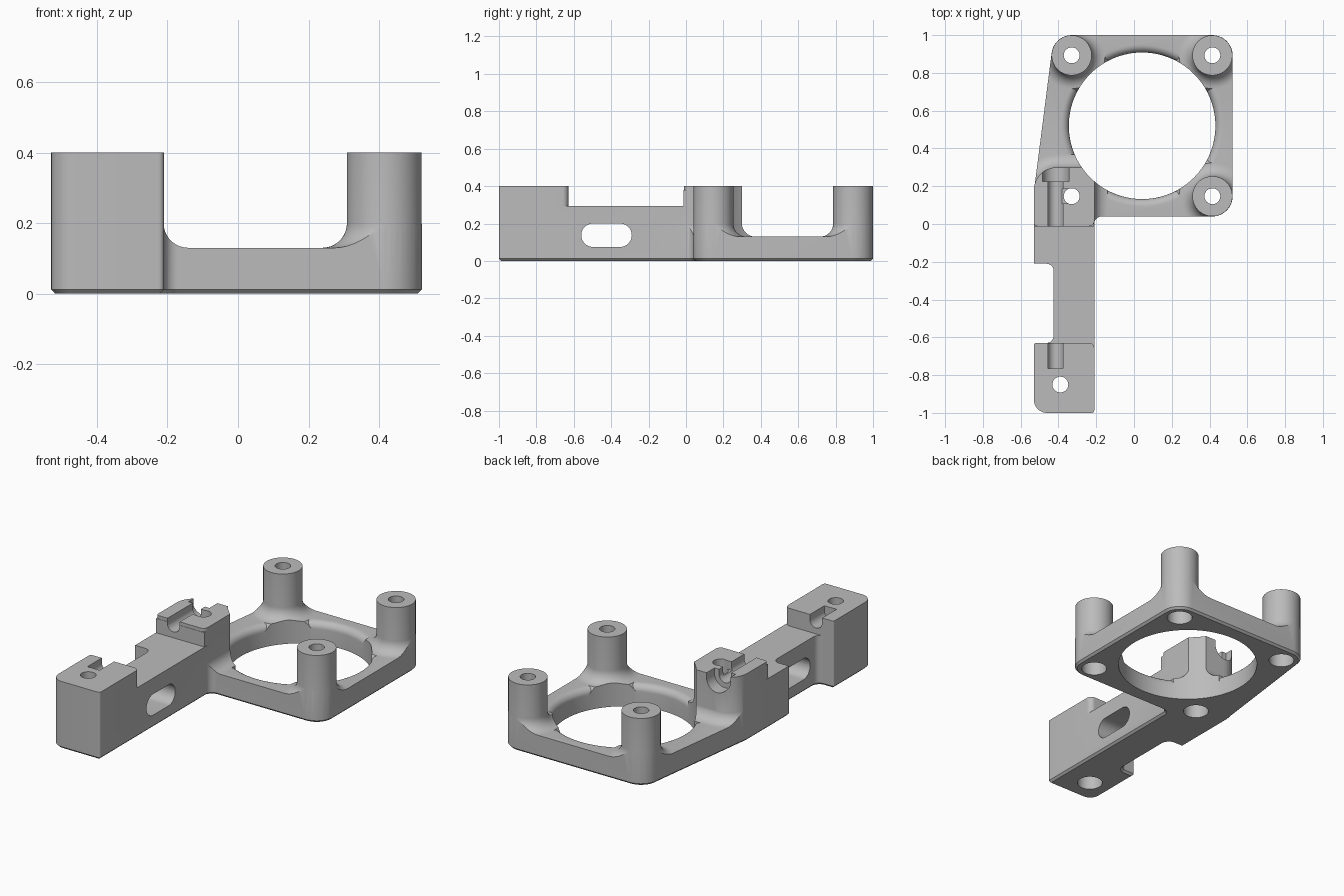
import bpy, bmesh
from math import sin, cos, pi, tan, radians
from mathutils import Vector

cube = bpy.data.objects.get("Cube")
if cube:
    bpy.data.objects.remove(cube)

grey = bpy.data.materials.new("plain grey")
grey.use_nodes = True
GREY = (0.5, 0.5, 0.5, 1)
grey.diffuse_color = GREY
grey.node_tree.nodes["Principled BSDF"].inputs["Base Color"].default_value = GREY


def circle(x, y, r, n=64):
    return [Vector((x + r * cos(2 * pi * i / n), y + r * sin(2 * pi * i / n))) for i in range(n)]


def rounded(corners, seg=10):
    """Polygon from (x, y, radius) corners, each one filleted."""
    out = []
    for i, (x, y, r) in enumerate(corners):
        p = Vector((x, y))
        if r == 0:
            out.append(p)
            continue
        a = (Vector(corners[i - 1][:2]) - p).normalized()
        b = (Vector(corners[(i + 1) % len(corners)][:2]) - p).normalized()
        half = a.angle(b) / 2
        centre = p + (a + b).normalized() * (r / sin(half))
        start = p + a * (r / tan(half)) - centre
        end = p + b * (r / tan(half)) - centre
        for k in range(seg + 1):
            t = k / seg
            sweep = pi - 2 * half
            out.append(centre + (start * sin((1 - t) * sweep) + end * sin(t * sweep)) / sin(sweep))
    return out


def offset(pts, d):
    """Grow a counter-clockwise outline by d."""
    out = []
    for i, p in enumerate(pts):
        a = (p - pts[i - 1]).normalized()
        b = (pts[(i + 1) % len(pts)] - p).normalized()
        n1, n2 = Vector((a.y, -a.x)), Vector((b.y, -b.x))
        out.append(p + (n1 + n2) * (d / (1 + n1.dot(n2))))
    return out


def solid(name, pts, levels, axis="z"):
    """Loft an outline through (height, growth) levels along an axis."""
    place = {"z": lambda u, v, w: (u, v, w),
             "y": lambda u, v, w: (u, w, v),
             "x": lambda u, v, w: (w, u, v)}[axis]
    bm = bmesh.new()
    rings = [[bm.verts.new(place(p.x, p.y, h)) for p in offset(pts, d)] for h, d in levels]
    n = len(pts)
    for lo, hi in zip(rings, rings[1:]):
        for i in range(n):
            bm.faces.new((lo[i], lo[(i + 1) % n], hi[(i + 1) % n], hi[i]))
    bm.faces.new(rings[0][::-1])
    bm.faces.new(rings[-1])
    bmesh.ops.recalc_face_normals(bm, faces=bm.faces)
    mesh = bpy.data.meshes.new(name)
    bm.to_mesh(mesh)
    bm.free()
    mesh.materials.append(grey)
    ob = bpy.data.objects.new(name, mesh)
    bpy.context.collection.objects.link(ob)
    return ob


def combine(target, tool, operation):
    """Apply a boolean and discard the tool."""
    mod = target.modifiers.new("cut", "BOOLEAN")
    mod.operation, mod.solver, mod.object = operation, "EXACT", tool
    bpy.context.view_layer.objects.active = target
    bpy.ops.object.modifier_apply(modifier=mod.name)
    bpy.data.objects.remove(tool)


def box(x0, x1, y0, y1, r=0):
    return rounded([(x0, y0, r), (x1, y0, r), (x1, y1, r), (x0, y1, r)])


TOP, PLATE, COVE, EDGE, CHAMFER = 0.4, 0.13, 0.07, 0.04, 0.012
QUARTER = [radians(a) for a in range(0, 91, 10)]
posts = [(0.415, 0.147), (0.415, 0.893), (-0.33, 0.893)]

# Ring plate with a rounded opening
mount = solid("fan_mount", box(-0.8, 0.8, -0.3, 1.3), [(-0.05, 0), (PLATE, 0)])
opening = circle(0.043, 0.52, 0.388, 128)
lip = [(0.08, -0.02)]
lip += [(PLATE - EDGE + EDGE * sin(a), EDGE - EDGE * cos(a)) for a in QUARTER] + [(0.2, EDGE)]
combine(mount, solid("opening_lip", opening, lip), "DIFFERENCE")

# Posts and rear block with coved feet
foot = [(0.04, 0.16), (0.09, 0.1)]
foot += [(PLATE + COVE - COVE * cos(a), COVE - COVE * sin(a)) for a in QUARTER] + [(TOP, 0)]
for x, y in posts:
    combine(mount, solid("post", circle(x, y, 0.106), foot), "UNION")
rear = rounded([(-0.529, -0.014, 0), (-0.211, -0.014, 0), (-0.211, 0.299, 0), (-0.529, 0.299, 0.12)])
rear_foot = foot[2:-1] + [(TOP - 0.02, 0)]
combine(mount, solid("rear_block", rear, [(0.04, COVE)] + rear_foot), "UNION")

# Trim to the plate outline
outline = rounded([(0.522, 0.04, 0.107), (0.522, 1, 0.107), (-0.424, 1, 0.107), (-0.529, 0.18, 0),
                   (-0.529, -0.03, 0), (-0.211, -0.03, 0), (-0.211, 0.04, 0.04)])
chamfered = [(0, -CHAMFER), (CHAMFER, 0)]
combine(mount, solid("outline", outline, chamfered + [(0.5, 0)]), "INTERSECT")

# Side arm with a notch, a lowered middle and a slot
arm = rounded([(-0.53, -1, 0.07), (-0.21, -1, 0.015), (-0.21, 0.3, 0), (-0.53, 0.3, 0.12),
               (-0.53, -0.21, 0), (-0.425, -0.21, 0.04), (-0.425, -0.63, 0.04), (-0.53, -0.63, 0.01)])
arm = solid("arm", arm, chamfered + [(TOP, 0)])
saddle = rounded([(-0.7, -0.629, 0), (-0.21, -0.629, 0.03), (-0.21, -0.67, 0), (-0.1, -0.67, 0),
                  (-0.1, 0.03, 0), (-0.21, 0.03, 0), (-0.21, -0.012, 0.03), (-0.53, -0.012, 0.02),
                  (-0.53, 0.02, 0), (-0.7, 0.02, 0)])
combine(arm, solid("saddle", saddle, [(0.295, 0), (0.5, 0)]), "DIFFERENCE")
combine(arm, solid("slot", box(-0.56, -0.29, 0.075, 0.2, 0.0624), [(-0.8, 0), (0, 0)], "x"), "DIFFERENCE")
combine(mount, arm, "UNION")

# Opening, then screw holes with counterbores underneath
combine(mount, solid("opening", opening, [(-0.1, 0), (0.6, 0)]), "DIFFERENCE")
for x, y in posts + [(-0.33, 0.147), (-0.39, -0.85)]:
    steps = [(-0.1, 0.028), (0.25, 0.028), (0.2501, 0), (0.6, 0)]
    combine(mount, solid("screw_hole", circle(x, y, 0.042, 40), steps), "DIFFERENCE")

# Round-bottomed pivot channels, the last one for the screw head
for r, y0, y1 in ((0.04, -0.765, -0.6), (0.04, -0.1, 0.24), (0.07, 0.225, 0.4)):
    u_shape = box(-0.415 - r, -0.415 + r, 0.37 - r, 0.6, r * 0.999)
    combine(mount, solid("channel", u_shape, [(y0, 0), (y1, 0)], "y"), "DIFFERENCE")
combine(mount, solid("relief", box(-0.39, -0.33, 0.108, 0.186), [(0.35, 0), (0.6, 0)]), "DIFFERENCE")

# Smooth the curved surfaces
bpy.ops.object.select_all(action="DESELECT")
mount.select_set(True)
bpy.context.view_layer.objects.active = mount
bpy.ops.object.shade_smooth_by_angle(angle=radians(30))
